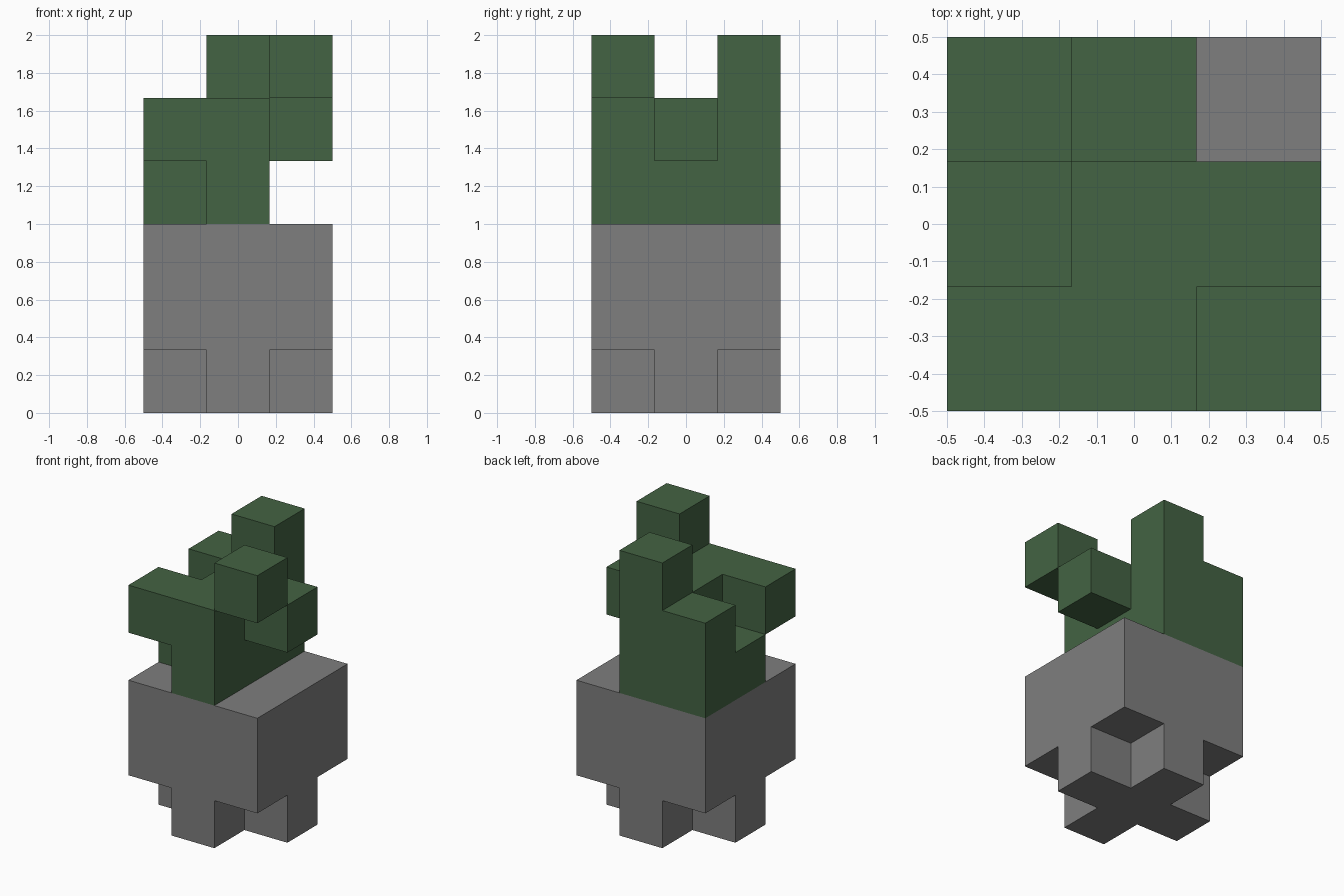
import bpy, bmesh
from mathutils import Vector
from itertools import product

if "Cube" in bpy.data.objects:
    bpy.data.objects.remove(bpy.data.objects["Cube"], do_unlink=True)

UNIT = 1 / 3


def material(name, rgb):
    mat = bpy.data.materials.new(name)
    mat.use_nodes = True
    mat.diffuse_color = (*rgb, 1)
    mat.node_tree.nodes["Principled BSDF"].inputs["Base Color"].default_value = (*rgb, 1)
    return mat


def block(low, high):
    """All grid cells from low to high, both included."""
    return set(product(*(range(a, b + 1) for a, b in zip(low, high))))


def build(name, cells, mat):
    """Outer skin of a set of cubes, with flat areas merged."""
    bm = bmesh.new()
    for cell in cells:
        for axis, side in product(range(3), (-1, 1)):
            normal = Vector([side if i == axis else 0 for i in range(3)])
            if tuple(int(c + n) for c, n in zip(cell, normal)) in cells:
                continue
            u = Vector([1 if i == (axis + 1) % 3 else 0 for i in range(3)])
            v = normal.cross(u)
            centre = Vector(cell) + Vector((0, 0, 0.5)) + normal / 2
            corners = (-u - v, u - v, u + v, v - u)
            bm.faces.new([bm.verts.new((centre + c / 2) * UNIT) for c in corners])
    bmesh.ops.remove_doubles(bm, verts=bm.verts, dist=0.001)
    bmesh.ops.dissolve_limit(bm, angle_limit=0.01, verts=bm.verts, edges=bm.edges)
    mesh = bpy.data.meshes.new(name)
    bm.to_mesh(mesh)
    bm.free()
    mesh.materials.append(mat)
    obj = bpy.data.objects.new(name, mesh)
    bpy.context.collection.objects.link(obj)


stone = material("stone grey", (0.21, 0.21, 0.21))
leaf = material("leaf green", (0.057, 0.125, 0.056))

# Pot: full body on a cross-shaped foot
pot = block((-1, -1, 1), (1, 1, 2))
pot |= block((-1, 0, 0), (1, 0, 0)) | block((0, -1, 0), (0, 1, 0))
build("pot", pot, stone)

# Plant: central wall, tall back stem, side growth and branches
plant = block((0, -1, 3), (0, 1, 4))
plant |= block((0, 1, 5), (0, 1, 5))        # back stem tip
plant |= block((-1, 0, 3), (-1, 1, 3))      # low side growth
plant |= block((-1, 1, 4), (-1, 1, 4))      # back side shoot
plant |= block((-1, -1, 4), (-1, -1, 4))    # front side branch
plant |= block((1, 0, 4), (1, 0, 4))        # opposite branch
plant |= block((1, -1, 5), (1, -1, 5))      # branch tip
build("plant", plant, leaf)
